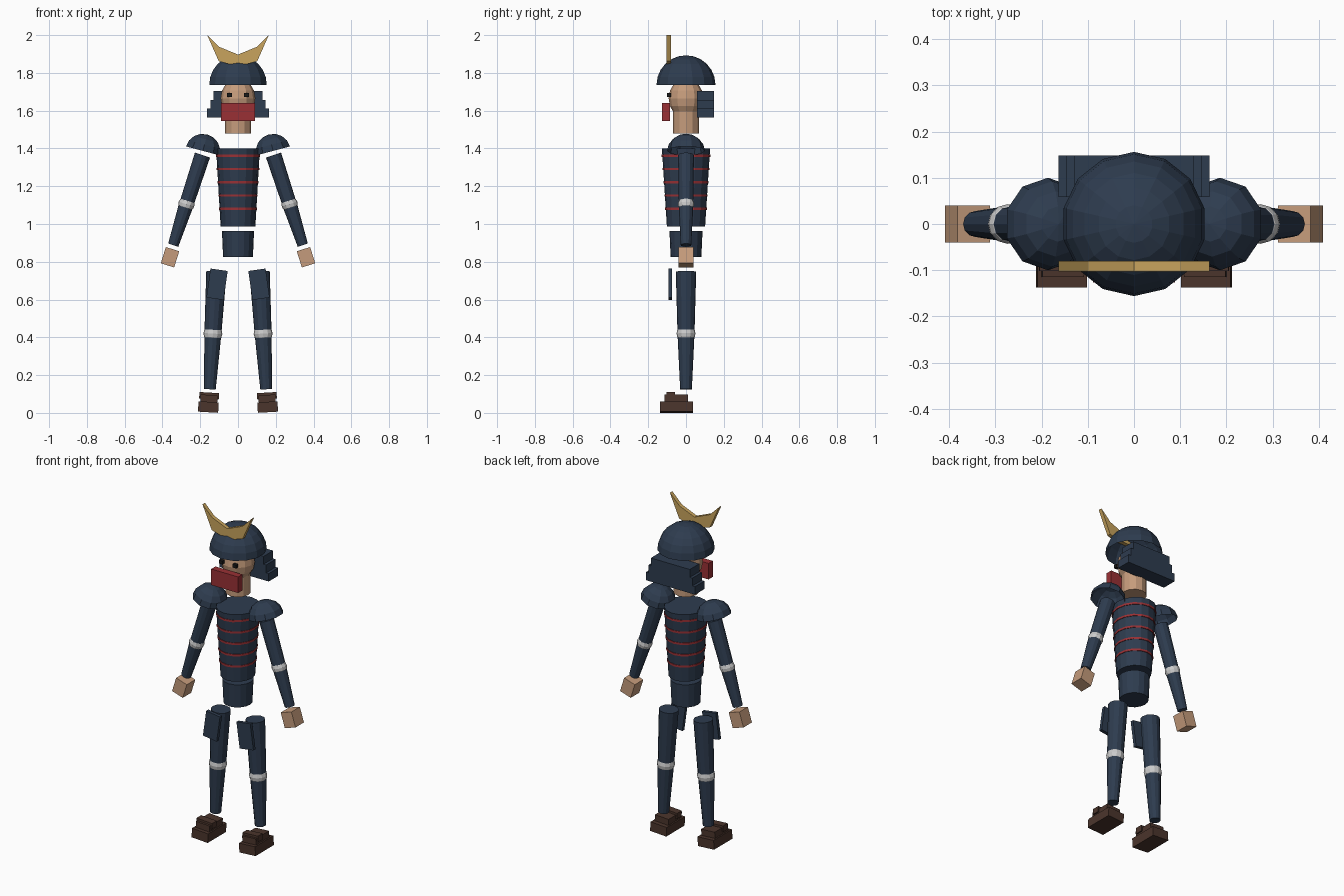
import bpy, bmesh, math
from mathutils import Vector, Matrix

if "Cube" in bpy.data.objects:
    bpy.data.objects.remove(bpy.data.objects["Cube"])


def material(name, rgb):
    m = bpy.data.materials.new(name)
    m.diffuse_color = (*rgb, 1)
    m.use_nodes = True
    m.node_tree.nodes["Principled BSDF"].inputs["Base Color"].default_value = m.diffuse_color
    return m


NAVY = material("navy_plate", (0.027, 0.045, 0.078))
RED = material("red_lacquer", (0.32, 0.03, 0.035))
GOLD = material("gold_metal", (0.58, 0.37, 0.11))
SKIN = material("skin", (0.56, 0.33, 0.2))
BROWN = material("dark_leather", (0.07, 0.035, 0.025))
BLACK = material("eye_black", (0.01, 0.01, 0.01))


def finish(name, bm, mat=None, loc=(0, 0, 0), rot_y=0, scale=(1, 1, 1)):
    bm.transform(Matrix.LocRotScale(Vector(loc), Matrix.Rotation(rot_y, 3, 'Y').to_quaternion(), Vector(scale)))
    mesh = bpy.data.meshes.new(name)
    bm.to_mesh(mesh)
    bm.free()
    ob = bpy.data.objects.new(name, mesh)
    bpy.context.collection.objects.link(ob)
    if mat:
        mesh.materials.append(mat)
    return ob


def box(name, size, loc, mat, rot_y=0):
    bm = bmesh.new()
    bmesh.ops.create_cube(bm, size=1, matrix=Matrix.Diagonal((*size, 1)))
    return finish(name, bm, mat, loc, rot_y)


def ball(name, r, loc, mat=None, segs=12, rings=8, scale=(1, 1, 1), rot_y=0, half=False):
    bm = bmesh.new()
    bmesh.ops.create_uvsphere(bm, u_segments=segs, v_segments=rings, radius=r)
    if half:
        low = [v for v in bm.verts if v.co.z < -1e-4]
        bmesh.ops.delete(bm, geom=low, context='VERTS')
    return finish(name, bm, mat, loc, rot_y, scale)


def limb(name, a, b, ra, rb, mat, segs=12, scale=(1, 1, 1)):
    """Tapered cylinder from a (radius ra) to b (radius rb)."""
    a, b = Vector(a), Vector(b)
    d = b - a
    bm = bmesh.new()
    bmesh.ops.create_cone(bm, cap_ends=True, segments=segs, radius1=ra, radius2=rb, depth=d.length)
    bm.transform(Matrix.Translation((a + b) / 2) @ d.to_track_quat('Z', 'Y').to_matrix().to_4x4())
    return finish(name, bm, mat, scale=scale)


# torso: tapered cuirass with lacing rings, waist below
DEPTH = 1.1
R_LOW, R_TOP, Z_LOW, Z_TOP = 0.092, 0.116, 0.987, 1.40
limb("cuirass", (0, 0, Z_LOW), (0, 0, Z_TOP), R_LOW, R_TOP, NAVY, 16, (1, DEPTH, 1))
for i in range(5):
    z = 1.081 + i * 0.07
    r = R_LOW + (R_TOP - R_LOW) * (z - Z_LOW) / (Z_TOP - Z_LOW) + 0.003
    limb(f"lacing_{i}", (0, 0, z - 0.006), (0, 0, z + 0.006), r, r, RED, 16, (1, DEPTH, 1))
limb("waist", (0, 0, 0.825), (0, 0, 0.963), 0.079, 0.085, NAVY, 16, (1, 1.03, 1))

# head, face and mask
limb("neck", (0, 0, 1.48), (0, 0, 1.60), 0.069, 0.069, SKIN)
ball("head", 0.092, (0, 0, 1.665), SKIN, scale=(1, 1, 1.16))
box("mask", (0.178, 0.04, 0.096), (0, -0.106, 1.593), RED)
for s in (-1, 1):
    box("eye", (0.024, 0.02, 0.02), (s * 0.045, -0.09, 1.683), BLACK)

# helmet bowl, stepped neck guard, forked crest
ball("helmet_bowl", 0.156, (0, 0, 1.737), NAVY, segs=14, rings=12, half=True)
for i, half_width in enumerate((0.129, 0.146, 0.163)):
    box(f"neck_guard_{i}", (2 * half_width, 0.09, 0.0475), (0, 0.103, 1.681 - 0.047 * i), NAVY)

right = [(0, 1.897), (0.1, 1.938), (0.163, 2.0), (0.102, 1.862), (0.045, 1.846)]
bm = bmesh.new()
for s in (-1, 1):
    pts = right + [(0, 1.846)]
    bm.faces.new([bm.verts.new((s * x, -0.103, z)) for x, z in pts])
bmesh.ops.remove_doubles(bm, verts=bm.verts, dist=1e-4)
ext = bmesh.ops.extrude_face_region(bm, geom=bm.faces[:], use_keep_orig=True)
moved = [g for g in ext['geom'] if isinstance(g, bmesh.types.BMVert)]
bmesh.ops.translate(bm, verts=moved, vec=(0, 0.023, 0))
inner = [f for f in bm.faces if all(abs(v.co.x) < 1e-5 for v in f.verts)]
bmesh.ops.delete(bm, geom=inner, context='FACES')
bmesh.ops.recalc_face_normals(bm, faces=bm.faces)
finish("crest", bm, GOLD)

for s, side in ((-1, "right"), (1, "left")):
    # shoulder cap and arm
    arm_tilt = -s * math.radians(17.5)
    ball(f"{side}_shoulder", 0.1, (s * 0.186, 0, 1.387), NAVY, 10, 8,
         scale=(0.97, 1, 0.9), rot_y=-s * math.radians(15), half=True)
    top, elbow, wrist = (s * 0.188, 0, 1.365), (s * 0.273, 0, 1.105), (s * 0.343, 0, 0.888)
    limb(f"{side}_upper_arm", top, elbow, 0.042, 0.038, NAVY)
    limb(f"{side}_forearm", elbow, wrist, 0.039, 0.028, NAVY)
    ball(f"{side}_elbow", 0.043, elbow, rot_y=arm_tilt)
    box(f"{side}_hand", (0.074, 0.08, 0.09), (s * 0.36, 0, 0.824), SKIN, arm_tilt)

    # leg with knee and thigh plate
    hip, knee, ankle = (s * 0.114, 0, 0.748), (s * 0.133, 0, 0.42), (s * 0.149, 0, 0.125)
    leg_tilt = -s * math.radians(3.3)
    limb(f"{side}_thigh", hip, knee, 0.054, 0.045, NAVY)
    limb(f"{side}_shin", knee, ankle, 0.045, 0.031, NAVY)
    ball(f"{side}_knee", 0.05, knee, rot_y=leg_tilt)
    box(f"{side}_thigh_plate", (0.092, 0.02, 0.155), (s * 0.111, -0.083, 0.681), NAVY,
        -s * math.radians(8))

    # stepped sandal
    box(f"{side}_sole", (0.107, 0.174, 0.055), (s * 0.157, -0.05, 0.031), BROWN, leg_tilt)
    box(f"{side}_foot", (0.09, 0.126, 0.04), (s * 0.154, -0.052, 0.075), BROWN, leg_tilt)
    box(f"{side}_strap", (0.104, 0.044, 0.035), (s * 0.153, -0.08, 0.09), BROWN, leg_tilt)
